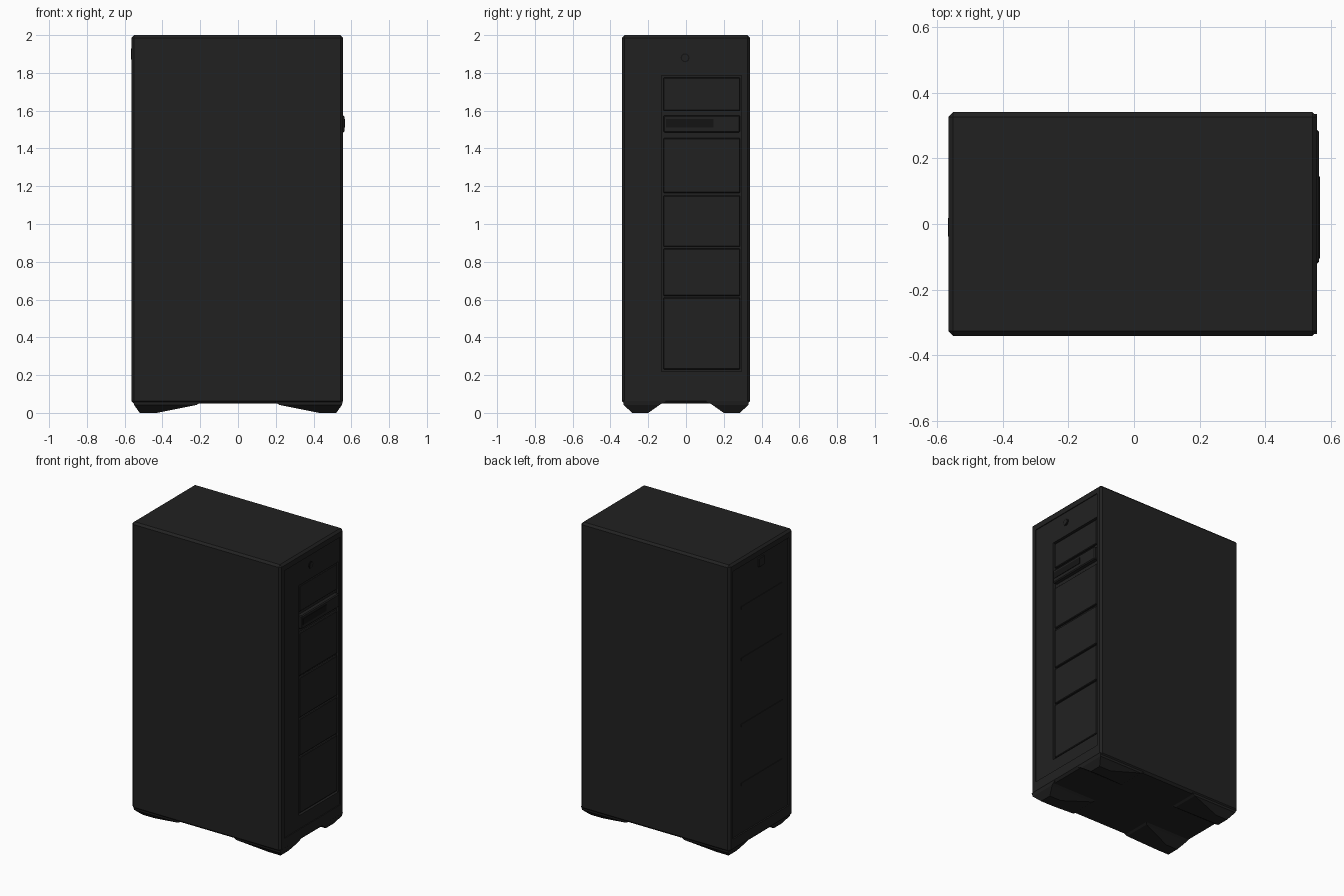
import bpy, bmesh
from mathutils import Vector

if "Cube" in bpy.data.objects:
    bpy.data.objects.remove(bpy.data.objects["Cube"])


def material(name, v):
    m = bpy.data.materials.new(name)
    m.diffuse_color = (v, v, v, 1)
    m.use_nodes = True
    m.node_tree.nodes["Principled BSDF"].inputs["Base Color"].default_value = m.diffuse_color
    return m


CHARCOAL = material("charcoal", 0.0155)
BLACK = material("slot black", 0.007)


def finish(name, bm, mat):
    me = bpy.data.meshes.new(name)
    bmesh.ops.recalc_face_normals(bm, faces=bm.faces)
    bm.to_mesh(me)
    bm.free()
    me.materials.append(mat)
    ob = bpy.data.objects.new(name, me)
    bpy.context.collection.objects.link(ob)
    return ob


def box(name, lo, hi, mat=CHARCOAL, bevel=0.0):
    bm = bmesh.new()
    bmesh.ops.create_cube(bm, size=1)
    lo, hi = Vector(lo), Vector(hi)
    for v in bm.verts:
        v.co = (lo + hi) / 2 + v.co * (hi - lo)
    if bevel:
        bmesh.ops.bevel(bm, geom=bm.edges[:], offset=bevel, segments=1,
                        affect='EDGES', profile=0.5)
    return finish(name, bm, mat)


def cut(target, name, lo, hi):
    cutter = box(name, lo, hi)
    cutter.hide_render = True
    cutter.hide_viewport = False
    mod = target.modifiers.new(name, 'BOOLEAN')
    mod.operation = 'DIFFERENCE'
    mod.solver = 'EXACT'
    mod.object = cutter
    bpy.context.view_layer.objects.active = target
    bpy.ops.object.modifier_apply(modifier=name)
    bpy.data.objects.remove(cutter, do_unlink=True)


# Cabinet shell with chamfered edges
XL, XR = -0.565, 0.557
shell = box("cabinet_shell", (XL, -0.34, 0.05), (XR, 0.34, 2.0), bevel=0.014)

# Shallow end panels, a deeper bay, and the button hole
cut(shell, "right_panel_cut", (XR - 0.006, -0.295, 0.13), (0.7, 0.305, 1.95))
cut(shell, "left_panel_cut", (-0.7, -0.30, 0.13), (XL + 0.010, 0.30, 1.95))
cut(shell, "bay_cut", (XR - 0.024, -0.13, 0.22), (0.7, 0.295, 1.785))

# Drive bay fronts, split by narrow grooves
bays = [(0.23, 0.61), (0.62, 0.87), (0.88, 1.15), (1.165, 1.455),
        (1.60, 1.775)]
for i, (z0, z1) in enumerate(bays):
    box(f"bay_cover_{i + 1}", (XR - 0.03, -0.12, z0), (XR - 0.010, 0.287, z1),
        bevel=0.004)

# Protruding drive with a dark slot
box("drive_front", (XR - 0.03, -0.12, 1.485), (0.563, 0.287, 1.575), bevel=0.006)
box("drive_slot", (0.558, -0.105, 1.512), (0.566, 0.145, 1.555), BLACK)

# Power button and its dark ring
for name, r, x1, mat in (("power_ring", 0.024, 0.554, BLACK),
                         ("power_button", 0.017, 0.557, CHARCOAL)):
    bm = bmesh.new()
    bmesh.ops.create_cone(bm, cap_ends=True, segments=12, radius1=r, radius2=r,
                          depth=0.012)
    for v in bm.verts:
        v.co = Vector((x1 - 0.006 + v.co.z, v.co.x - 0.005, 1.88 + v.co.y))
    finish(name, bm, mat)

# Rear panel latch and horizontal expansion strips
box("rear_latch", (-0.566, -0.04, 1.87), (-0.55, 0.02, 1.93), bevel=0.003)
for i, z in enumerate((0.45, 0.85, 1.30, 1.65)):
    box(f"rear_strip_{i + 1}", (-0.559, -0.24, z), (-0.55, 0.20, z + 0.02))

# Four sloped corner feet, forming the arched underside
for sx, nx in ((-1, "left"), (1, "right")):
    for sy, ny in ((-1, "front"), (1, "back")):
        bm = bmesh.new()
        rings = []
        for z, x0, x1, y0, y1 in ((0.066, 0.18, 0.556, 0.10, 0.334),
                                  (0.042, 0.22, 0.550, 0.14, 0.330),
                                  (0.0, 0.43, 0.52, 0.20, 0.285)):
            rings.append([bm.verts.new((sx * x, sy * y, z)) for x, y in
                          ((x0, y0), (x1, y0), (x1, y1), (x0, y1))])
        bm.faces.new(rings[0])
        bm.faces.new(rings[-1])
        for a, b in zip(rings, rings[1:]):
            for k in range(4):
                j = (k + 1) % 4
                bm.faces.new((a[k], a[j], b[j], b[k]))
        finish(f"{ny}_{nx}_foot", bm, CHARCOAL)
